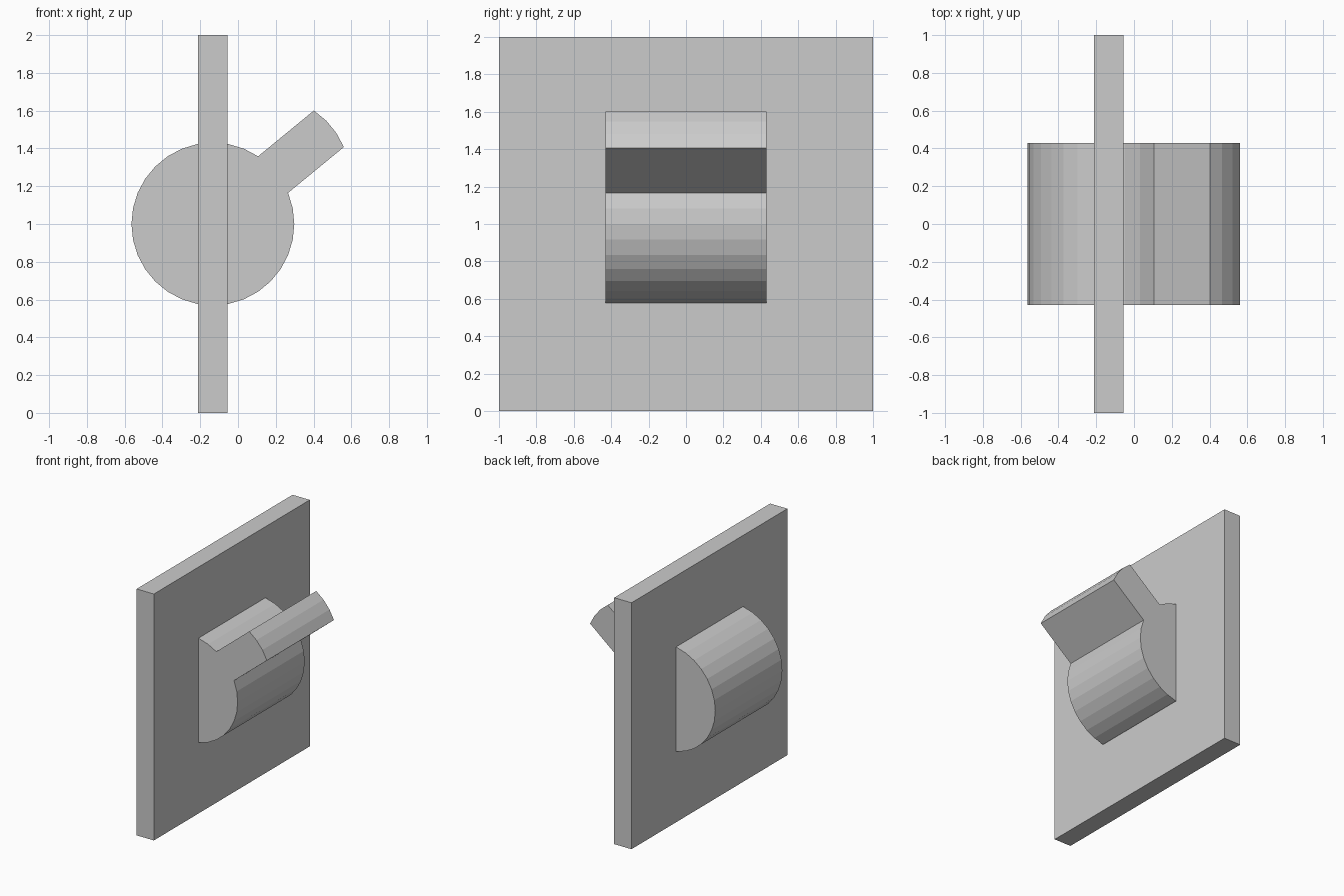
import bpy, bmesh
from math import sin, cos, radians

if "Cube" in bpy.data.objects:
    bpy.data.objects.remove(bpy.data.objects["Cube"])

CX, CZ, R = -0.133, 1.0, 0.431   # rocker axis and radius
HALF = 0.43                      # rocker half width along y
STEP = 360 / 32                  # 32-sided drum
REACH = 0.382                    # how far the lever sticks out


def new_object(name, bm):
    bmesh.ops.recalc_face_normals(bm, faces=bm.faces)
    mesh = bpy.data.meshes.new(name)
    bm.to_mesh(mesh)
    bm.free()
    obj = bpy.data.objects.new(name, mesh)
    bpy.context.collection.objects.link(obj)
    return obj


# Wall plate: thin upright square
bm = bmesh.new()
bmesh.ops.create_cube(bm, size=1)
bmesh.ops.scale(bm, vec=(0.155, 2, 2), verts=bm.verts)
bmesh.ops.translate(bm, vec=(CX, 0, 1), verts=bm.verts)
new_object("wall_plate", bm)


# Rocker drum with lever: three facets of the drum are pushed out as the lever
def rim(k, push=0):
    a, d = radians(k * STEP), radians(3.5 * STEP)
    return (CX + R * cos(a) + push * cos(d), -HALF, CZ + R * sin(a) + push * sin(d))


outline = [rim(k) for k in range(5, 35)]             # drum, from lever top round to lever underside
outline += [rim(k, REACH) for k in range(2, 6)]      # lever tip

bm = bmesh.new()
face = bm.faces.new([bm.verts.new(p) for p in outline])
side = bmesh.ops.extrude_face_region(bm, geom=[face], use_keep_orig=True)
moved = [v for v in side["geom"] if isinstance(v, bmesh.types.BMVert)]
bmesh.ops.translate(bm, vec=(0, 2 * HALF, 0), verts=moved)
new_object("rocker_lever", bm)
